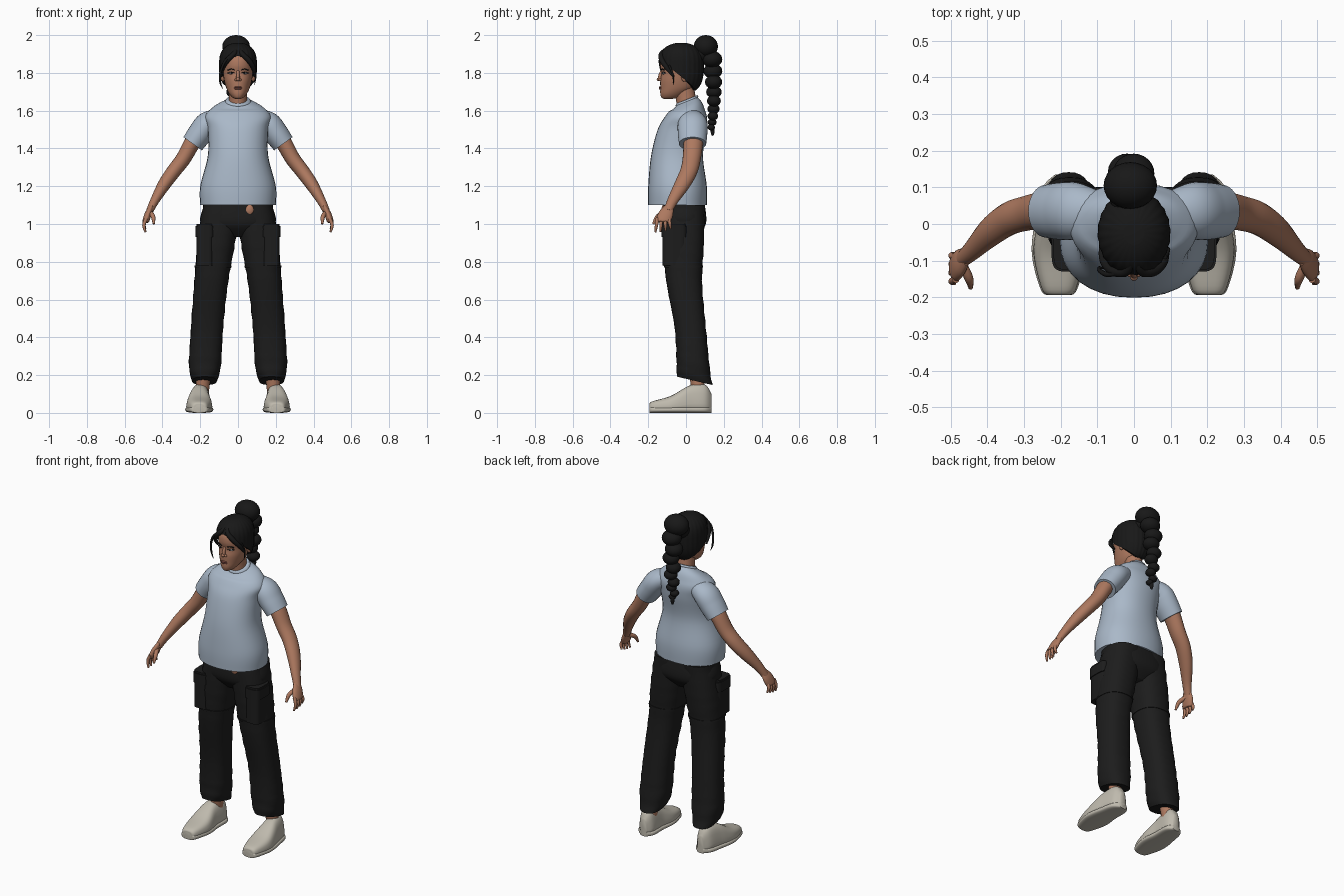
import bpy, bmesh, math
from mathutils import Vector, Matrix

if "Cube" in bpy.data.objects:
    bpy.data.objects.remove(bpy.data.objects["Cube"], do_unlink=True)


def material(name, *rgb):
    mat = bpy.data.materials.new(name)
    mat.use_nodes = True
    mat.diffuse_color = (*rgb, 1)
    mat.node_tree.nodes["Principled BSDF"].inputs["Base Color"].default_value = (*rgb, 1)
    return mat


SKIN = material("warm brown skin", .42, .19, .115)
SHIRT = material("pale blue cotton", .4, .48, .58)
PANTS = material("black trouser cloth", .012, .012, .012)
HAIR = material("black hair", .009, .009, .009)
SHOE = material("off white shoe", .52, .49, .42)
LIPS = material("dusky lips", .27, .09, .07)
WHITE = material("eye white", .5, .45, .42)

X, Y, Z = Vector((1, 0, 0)), Vector((0, 1, 0)), Vector((0, 0, 1))


def finish(name, bm, mat, mirror=False):
    """Turn a bmesh into a smooth-shaded object, optionally mirrored in x."""
    bmesh.ops.recalc_face_normals(bm, faces=bm.faces)
    mesh = bpy.data.meshes.new(name)
    bm.to_mesh(mesh)
    bm.free()
    mesh.materials.append(mat)
    mesh.polygons.foreach_set("use_smooth", [True] * len(mesh.polygons))
    mesh.set_sharp_from_angle(angle=math.radians(50))
    obj = bpy.data.objects.new(name, mesh)
    bpy.context.scene.collection.objects.link(obj)
    if mirror:
        modifier = obj.modifiers.new("mirror", "MIRROR")
        modifier.use_mirror_merge = False


def smooth(rows, steps=6):
    """Catmull-Rom interpolation through rows of numbers."""
    out = []
    last = len(rows) - 1
    for i in range(last):
        quad = [rows[max(i - 1, 0)], rows[i], rows[i + 1], rows[min(i + 2, last)]]
        for k in range(steps):
            t = k / steps
            out.append([b + t * (c - a) / 2 + t * t * (a - 2.5 * b + 2 * c - d / 2)
                        + t ** 3 * (1.5 * (b - c) + (d - a) / 2) for a, b, c, d in zip(*quad)])
    return out + [list(rows[-1])]


def ring(centre, u, v, a, b, power=2, count=32):
    """Superellipse of points around a centre."""
    def bend(s):
        return math.copysign(abs(s) ** (2 / power), s)
    turns = [math.tau * i / count for i in range(count)]
    return [centre + u * a * bend(math.cos(t)) + v * b * bend(math.sin(t)) for t in turns]


def bridge(bm, rings):
    """Join rings of points into a closed skin."""
    loops = [[bm.verts.new(point) for point in points] for points in rings]
    for low, high in zip(loops, loops[1:]):
        for i in range(len(low)):
            bm.faces.new((low[i - 1], low[i], high[i], high[i - 1]))
    bm.faces.new(loops[0])
    bm.faces.new(loops[-1])


def flat(z):
    return 0


def stack(name, rows, mat, power=2, mirror=False, middle=flat, tilt=flat, fold=0):
    """Level rings given as height, half width, front and back."""
    rings = []
    for z, width, front, back in smooth(rows):
        centre = Vector((middle(z), (front + back) / 2, z))
        points = ring(centre, X, Y + Z * tilt(z), width, (back - front) / 2, power)
        for i, point in enumerate(points):
            crease = math.sin(z * 75 + 2 * math.sin(i * math.tau / len(points)))
            point += (point - centre) * fold * crease
        rings.append(points)
    bm = bmesh.new()
    bridge(bm, rings)
    finish(name, bm, mat, mirror)


def tubes(name, paths, mat, mirror=False, breadth=1.0, count=20):
    """Tubes along paths of x, y, z and radius, broadened towards y."""
    bm = bmesh.new()
    for path in paths:
        rows = smooth(path)
        points = [Vector(row[:3]) for row in rows]
        rings = []
        for i, (point, row) in enumerate(zip(points, rows)):
            along = (points[min(i + 1, len(points) - 1)] - points[max(i - 1, 0)]).normalized()
            side = (Y - along * Y.dot(along)).normalized()
            rings.append(ring(point, along.cross(side), side, row[3], row[3] * breadth, count=count))
        bridge(bm, rings)
    finish(name, bm, mat, mirror)


def blobs(name, items, mat, mirror=False):
    """Ellipsoids given as centre and radii."""
    bm = bmesh.new()
    for centre, size in items:
        matrix = Matrix.Translation(centre) @ Matrix.Diagonal((*size, 1))
        bmesh.ops.create_uvsphere(bm, u_segments=24, v_segments=14, radius=1, matrix=matrix)
    finish(name, bm, mat, mirror)


# Shirt: body with a neck opening that dips forward, sleeves and collar
stack("shirt_body", [
    (1.1, .2, -.2, .11), (1.2, .2, -.2, .11), (1.36, .16, -.185, .09), (1.5, .16, -.15, .11),
    (1.57, .175, -.11, .11), (1.62, .13, -.07, .09), (1.65, .065, -.05, .06)],
    SHIRT, power=2.2, tilt=lambda z: max(0, z - 1.6) * 8)
stack("collar", [(1.64, .064, -.05, .06), (1.65, .068, -.055, .065), (1.66, .06, -.05, .06)],
      SHIRT, tilt=lambda z: .4)
tubes("sleeves", [[(.1, .03, 1.56, .05), (.16, .035, 1.53, .065), (.2, .035, 1.48, .065),
                   (.24, .035, 1.425, .06)]], SHIRT, True, breadth=1.2, count=32)


# Trousers: hips, legs, cargo pockets with flaps, knee seams
def leg_middle(z):
    return .18 - .08 * z * z


stack("trouser_hips", [(.93, .07, -.07, .05), (1, .195, -.125, .105), (1.1, .18, -.125, .1)],
      PANTS, power=2.4)
stack("trouser_legs", [
    (.17, .065, -.05, .14), (.25, .085, -.05, .125), (.45, .085, -.06, .105),
    (.7, .09, -.105, .085), (.9, .1, -.12, .095), (1.1, .1, -.12, .1)],
    PANTS, 2.4, True, middle=leg_middle, tilt=lambda z: min(0, z - .3) * 1.8, fold=.02)
for part, low, high, grow in (("cargo_pockets", .78, 1, 0), ("pocket_flaps", .93, .99, .005)):
    stack(part, [(z, .045 + grow, -.125 - grow, grow) for z in (low, high)],
          PANTS, 4, True, middle=lambda z: .175)
stack("knee_seams", [(.77, .098, -.117, .09), (.78, .098, -.118, .09)],
      PANTS, 2.4, True, middle=leg_middle)
blobs("bare_waist", [((.06, -.117, 1.075), (.024, .013, .028))], SKIN)


# Shoes: uppers narrowing upwards, on a slightly wider sole
def shoe(name, grow, top):
    bm = bmesh.new()
    rings = []
    for y, width, high in smooth([(-.194, .02, .04), (-.18, .045, .06), (-.08, .07, .09),
                                  (.02, .06, .145), (.1, .05, .15), (.135, .02, .1)]):
        half = min(high, top) / 2
        points = ring(Vector((0, y, half)), X, Z, width + grow, half, power=3)
        for point in points:
            point.x = .205 - .1 * max(y, 0) + point.x * (1 - 2.5 * max(point.z - .03, 0))
        rings.append(points)
    bridge(bm, rings)
    finish(name, bm, SHOE, True)


shoe("shoe_uppers", 0, 1)
shoe("shoe_soles", .004, .034)
tubes("ankles", [[(.19, .068, .1, .035), (.18, .05, .25, .04)]], SKIN, True)

# Arms, palms, fingers and thumbs
tubes("arms", [[(.2, .04, 1.49, .045), (.245, .038, 1.425, .043), (.29, .03, 1.345, .04),
                (.34, .015, 1.28, .038), (.39, -.02, 1.21, .034), (.44, -.07, 1.125, .024),
                (.467, -.095, 1.07, .019)]], SKIN, True, breadth=1.2)
tubes("palms", [[(.46, -.09, 1.09, .012), (.475, -.105, 1.055, .018), (.487, -.12, 1.02, .018),
                 (.49, -.122, 1.01, .014)]], SKIN, True, breadth=2.1)
fingers = []
for k in range(4):
    base, tip, low = -.151 + .02 * k, -.162 + .027 * k, .957 + .002 * k * k
    fingers.append([(.486, base, 1.03, .01), (.498, (base + tip) / 2, (low + 1.03) / 2, .009),
                    (.49, tip, low, .005)])
tubes("fingers", fingers, SKIN, True, count=10)
tubes("thumbs", [[(.468, -.11, 1.06, .013), (.45, -.15, 1.04, .012), (.446, -.174, 1, .006)]],
      SKIN, True, count=10)

# Neck, head and ears
tubes("neck", [[(0, .012, 1.6, .052), (0, 0, 1.66, .048), (0, -.012, 1.74, .047)]],
      SKIN, breadth=1.1)
stack("head", [
    (1.663, .015, -.12, -.07), (1.67, .03, -.13, -.035), (1.69, .047, -.136, 0),
    (1.72, .062, -.136, .04), (1.76, .073, -.136, .06), (1.8, .079, -.13, .07),
    (1.84, .081, -.137, .077), (1.88, .079, -.13, .074), (1.92, .06, -.1, .055),
    (1.94, .03, -.06, .02)], SKIN, power=2.1)
blobs("ears", [((.081, -.008, 1.783), (.011, .018, .03))], SKIN, True)

# Face
tubes("nose_bridge", [[(0, -.126, 1.81, .008), (0, -.135, 1.79, .009), (0, -.14, 1.76, .01)]],
      SKIN, breadth=1.1, count=12)
blobs("nose_tip", [((0, -.145, 1.766), (.01, .01, .009))], SKIN)
blobs("nostrils", [((.011, -.136, 1.763), (.008, .009, .007))], SKIN, True)
blobs("lips", [((0, -.135, z), (.02, .008, .005)) for z in (1.724, 1.716)], LIPS)
blobs("eyeballs", [((.034, -.117, 1.798), (.014, .009, .006))], WHITE, True)
blobs("irises", [((.033, -.123, 1.798), (.005, .005, .005))], HAIR, True)
for part, z, inset in (("eyelids", 1.804, .005), ("eyebrows", 1.82, 0)):
    arch = [(x, 6 * x * x - .132 + inset, z - 15 * (x - .035) ** 2, .0025)
            for x in (.018, .035, .053)]
    tubes(part, [arch], HAIR, True, breadth=1.6, count=8)

# Hair cap: a domed shell above a curved hairline, rippled like combed strands
LEVELS, AROUND, TOP, WIDEST = 22, 96, 1.957, 1.84
cap_rings = []
for k in range(-1, LEVELS + 1):
    loop = []
    for i in range(AROUND):
        turn = math.tau * i / AROUND
        hairline = 1.8 + .09 * math.cos(turn) - .02 * abs(math.sin(turn))
        z = hairline + (TOP - hairline) * math.sin(max(k, 0) / LEVELS * math.pi / 2)
        reach = (z - WIDEST) / .12 if z > WIDEST else (WIDEST - z) / .16
        size = math.sqrt(1 - reach ** 3) * (.86 if k < 0 else 1 + .012 * math.sin(turn * 24))
        loop.append((.099 * size * math.sin(turn), -.025 - .118 * size * math.cos(turn), z))
    cap_rings.append(loop)
cap = bmesh.new()
bridge(cap, cap_rings)
finish("hair_cap", cap, HAIR)

# Parted fringe and loose strands
tubes("fringe", [[(.005, -.1, 1.928, .009), (.022, -.13, 1.9, .013), (.057, -.127, 1.866, .014),
                  (.082, -.1, 1.825, .012), (.09, -.065, 1.78, .006)]], HAIR, True, count=10)
tubes("loose_strands", [
    [(-.03, -.13, 1.9, .005), (-.07, -.138, 1.86, .007), (-.093, -.128, 1.8, .006),
     (-.094, -.12, 1.75, .005), (-.08, -.122, 1.716, .001)],
    [(.085, -.09, 1.84, .006), (.094, -.07, 1.79, .005), (.088, -.065, 1.735, .001)]],
    HAIR, count=10)

# Bun and tapering braid
blobs("hair_bun", [((-.01, .105, 1.94), (.073, .064, .06)), ((-.01, .07, 1.9), (.055, .05, .05))],
      HAIR)
braid, z = [], 1.872
for k in range(9):
    r = .054 * (1 - k / 12.5)
    braid.append(((-.01 + .009 * (-1) ** k, .138 + .01 * math.sin(k * .45), z), (r * 1.05, r, r * .82)))
    z -= r * 1.16
braid.append(((-.008, .141, z + .008), (.011, .011, .03)))
blobs("braid", braid, HAIR)
